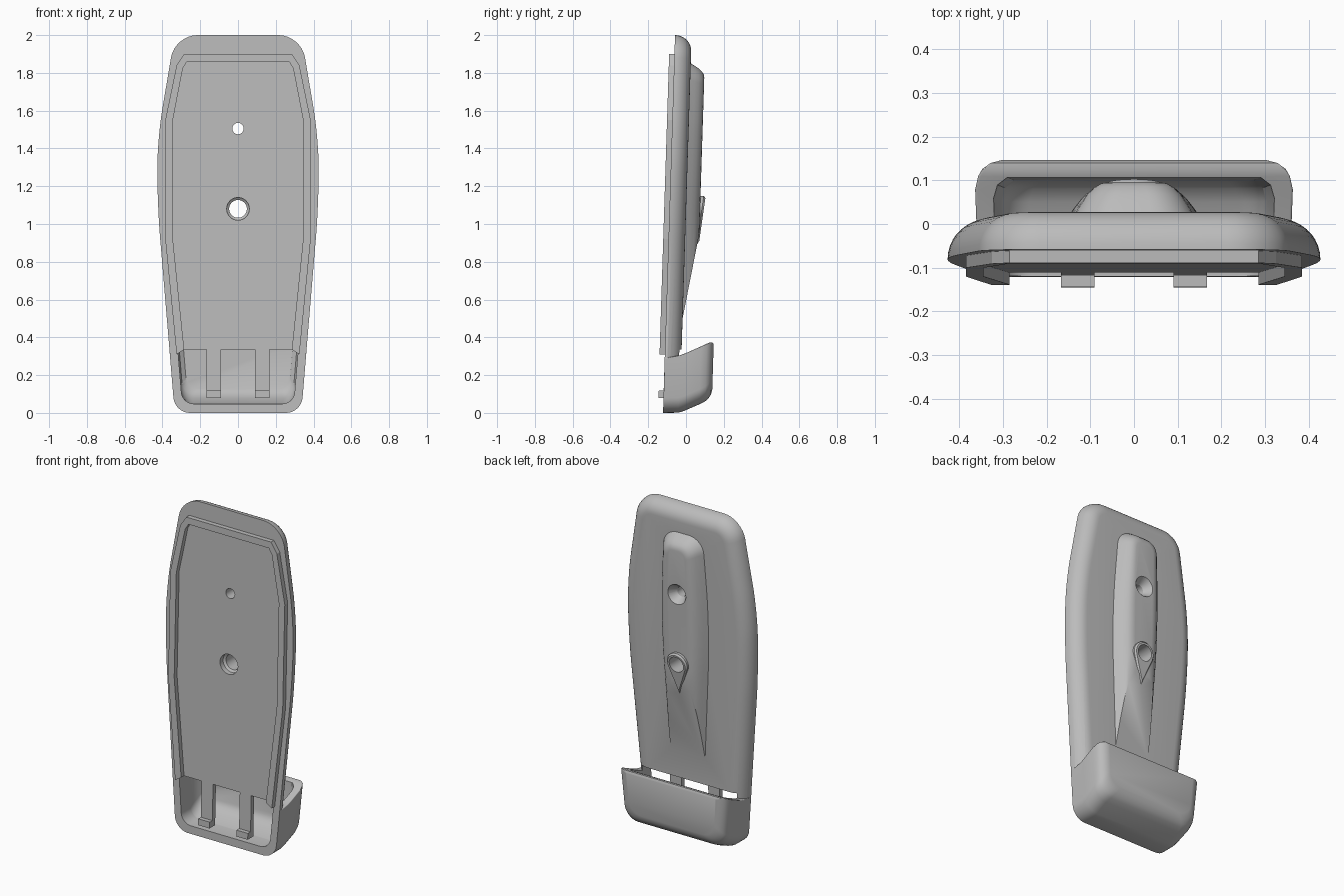
import bpy, bmesh, math
from mathutils import Vector

if "Cube" in bpy.data.objects:
    bpy.data.objects.remove(bpy.data.objects["Cube"])

grey = bpy.data.materials.new("matte grey")
grey.diffuse_color = (0.5, 0.5, 0.5, 1)
grey.use_nodes = True
grey.node_tree.nodes["Principled BSDF"].inputs["Base Color"].default_value = grey.diffuse_color


def pos(x, z, h):
    """Point at height h behind the slightly tilted front face."""
    return Vector((x, h - 0.122 + 0.032 * z, z))


def obj(name, bm):
    bmesh.ops.remove_doubles(bm, verts=bm.verts[:], dist=1e-5)
    bmesh.ops.recalc_face_normals(bm, faces=bm.faces[:])
    if bm.calc_volume(signed=True) < 0:
        bmesh.ops.reverse_faces(bm, faces=bm.faces[:])
    me = bpy.data.meshes.new(name)
    bm.to_mesh(me)
    bm.free()
    me.materials.append(grey)
    o = bpy.data.objects.new(name, me)
    bpy.context.collection.objects.link(o)
    return o


def loft(rings):
    """Closed skin through equal-length rings of (x, z, h)."""
    bm = bmesh.new()
    vs = [[bm.verts.new(pos(*p)) for p in r] for r in rings]
    n = len(vs[0])
    for a, b in zip(vs, vs[1:]):
        for i in range(n):
            j = (i + 1) % n
            bm.faces.new((a[i], a[j], b[j], b[i]))
    bm.faces.new(vs[0][::-1])
    bm.faces.new(vs[-1])
    return bm


def outline(half, n=8):
    """Mirror right-hand corners (x, z, rounding) and round them."""
    pts = half + [(-x, z, t) for x, z, t in reversed(half)]
    out = []
    for i, (x, z, t) in enumerate(pts):
        c = Vector((x, z))
        a = c + (Vector(pts[i - 1][:2]) - c).normalized() * t
        b = c + (Vector(pts[(i + 1) % len(pts)][:2]) - c).normalized() * t
        if t == 0:
            out.append(c)
            continue
        p, q = a.lerp(c, 0.55), b.lerp(c, 0.55)
        for k in range(n + 1):
            s = k / n
            out.append(a * (1 - s) ** 3 + p * 3 * s * (1 - s) ** 2
                       + q * 3 * s * s * (1 - s) + b * s ** 3)
    return out


def inset(pts, d):
    """Shrink a counter-clockwise outline."""
    res = []
    for i, p in enumerate(pts):
        e = (p - pts[i - 1]).normalized()
        t = ((pts[(i + 1) % len(pts)] - p).normalized() + e).normalized()
        res.append(p + Vector((-t.y, t.x)) * (d / max(t.dot(e), 0.3)))
    return res


def ring(pts, h):
    return [(p.x, p.y, h) for p in pts]


def boolean(target, tool, op):
    m = target.modifiers.new(op, 'BOOLEAN')
    m.operation, m.solver, m.object = op, 'EXACT', tool
    bpy.context.view_layer.objects.active = target
    bpy.ops.object.modifier_apply(modifier=m.name)
    bpy.data.objects.remove(tool)


# Back plate with a fully rounded rear edge (its foot is buried in the pocket)
shape = outline([(0.3532, 0.22, 0), (0.427, 1.1, 0.17), (0.427, 1.45, 0.15), (0.335, 2.0, 0.12)])
R = 0.088
rings = []
for k in range(10):
    a = math.radians(10 * k)
    rings.append(ring(inset(shape, 0.98 * R * (1 - math.cos(a))), R * math.sin(a)))
body = obj("holder_body", loft(rings))


# Lower pocket, lofted from front to back
def u_ring(h, d, zb, zt, t=0.08):
    w = lambda z: 0.335 + 0.0836 * z - d
    return ring(outline([(w(zb), zb, t), (w(zt), zt, 0.006)]), h)


pocket = obj("pocket", loft([u_ring(*s) for s in (
    (0.0006, 0, 0, 0.29), (0.08, 0, 0.001, 0.305), (0.11, 0, 0.01, 0.316),
    (0.19, 0, 0.045, 0.352), (0.22, 0.008, 0.06, 0.366), (0.236, 0.018, 0.074, 0.373),
    (0.25, 0.037, 0.095, 0.374), (0.257, 0.062, 0.12, 0.362))]))
boolean(body, pocket, 'UNION')

# Raised spine on the back, its lower end sliced to a ramp
rings = []
for d, p in ((0, -0.01), (0, 0), (0.018, 0.025), (0.035, 0.045), (0.055, 0.062),
             (0.075, 0.071), (0.095, 0.074)):
    rings.append(ring(outline([(0.11 - d * 0.9, 0.4, 0.004), (0.165 - d, 1.3, 0.25),
                               (0.13 - d * 0.75, 1.85 - d * 0.8, 0.09 - d * 0.5)]), R + p))
bm = loft(rings)
a, b = pos(0, 0.5, R), pos(0, 0.95, R + 0.074)
normal = (a - b).cross(Vector((1, 0, 0))).normalized()
if normal.y < 0:
    normal.negate()
bmesh.ops.bisect_plane(bm, geom=bm.verts[:] + bm.edges[:] + bm.faces[:],
                       plane_co=a, plane_no=normal, clear_outer=True)
bmesh.ops.holes_fill(bm, edges=[e for e in bm.edges if e.is_boundary], sides=0)
boolean(body, obj("spine", bm), 'UNION')

# Teardrop boss on the spine
Z1, Z2 = 1.08, 1.505
drop = [Vector((0, 0.89))]
for k in range(25):
    t = math.radians(-21 + 222 * k / 24)
    drop.append(Vector((0.068 * math.cos(t), Z1 + 0.068 * math.sin(t))))
top = lambda z: 0.162 + (z - 0.9) * 0.11
mid = Vector((0, Z1 - 0.015))
small = [mid + (p - mid) * 0.88 for p in drop]
boss = obj("boss", loft([[(p.x, p.y, 0.1) for p in drop],
                         [(p.x, p.y, top(p.y) - 0.01) for p in drop],
                         [(p.x, p.y, top(p.y)) for p in small]]))
boolean(body, boss, 'UNION')


# Pocket cavity and screw holes
def drill(z, steps, n=32):
    return loft([[(r * math.cos(2 * math.pi * k / n), z + r * math.sin(2 * math.pi * k / n), h)
                  for k in range(n)] for h, r in steps])


cavity = loft([u_ring(*s, 0.06) for s in (
    (-0.05, 0.045, 0.047, 0.335), (0.092, 0.043, 0.05, 0.335), (0.096, 0.042, 0.051, 0.45),
    (0.17, 0.042, 0.078, 0.45), (0.2, 0.052, 0.1, 0.45), (0.217, 0.075, 0.125, 0.45))])
for name, bm in (("cavity", cavity),
                 ("large_hole", drill(Z1, ((-0.05, 0.06), (0.03, 0.06), (0.04, 0.047), (0.3, 0.047)))),
                 ("small_hole", drill(Z2, ((-0.05, 0.03), (0.115, 0.03), (0.164, 0.062), (0.3, 0.062))))):
    boolean(body, obj(name, bm), 'DIFFERENCE')

# Raised rim around the front face, open at the bottom
outer = [(0.325, 0.31), (0.385, 0.92), (0.385, 1.55), (0.325, 1.84), (0.285, 1.9)]
inner = [(0.285, 0.335), (0.345, 0.92), (0.345, 1.55), (0.292, 1.825), (0.27, 1.86)]
mirror = lambda pts: [(-x, z) for x, z in pts]
bm = bmesh.new()
po = outer + mirror(outer)[::-1]
pi = inner + mirror(inner)[::-1]
cols = [[bm.verts.new(pos(x, z, h)) for (x, z), h in ((o, 0.003), (o, -0.028), (i, -0.028), (i, 0.003))]
        for o, i in zip(po, pi)]
for c, d in zip(cols, cols[1:]):
    for k in range(4):
        m = (k + 1) % 4
        bm.faces.new((c[k], c[m], d[m], d[k]))
bm.faces.new(cols[0])
bm.faces.new(cols[-1])
obj("front_rim", bm)

# Two hanging clips with hooked ends
for side, x0 in (("left", -0.167), ("right", 0.09)):
    prof = [(0.335, 0), (0.118, 0), (0.118, -0.026), (0.08, -0.026), (0.08, 0.028), (0.335, 0.028)]
    obj(side + "_clip", loft([[(x, z, h) for z, h in prof] for x in (x0, x0 + 0.077)]))

# Smooth the rounded body
bpy.ops.object.select_all(action='DESELECT')
body.select_set(True)
bpy.context.view_layer.objects.active = body
bpy.ops.object.shade_smooth_by_angle(angle=math.radians(32))
